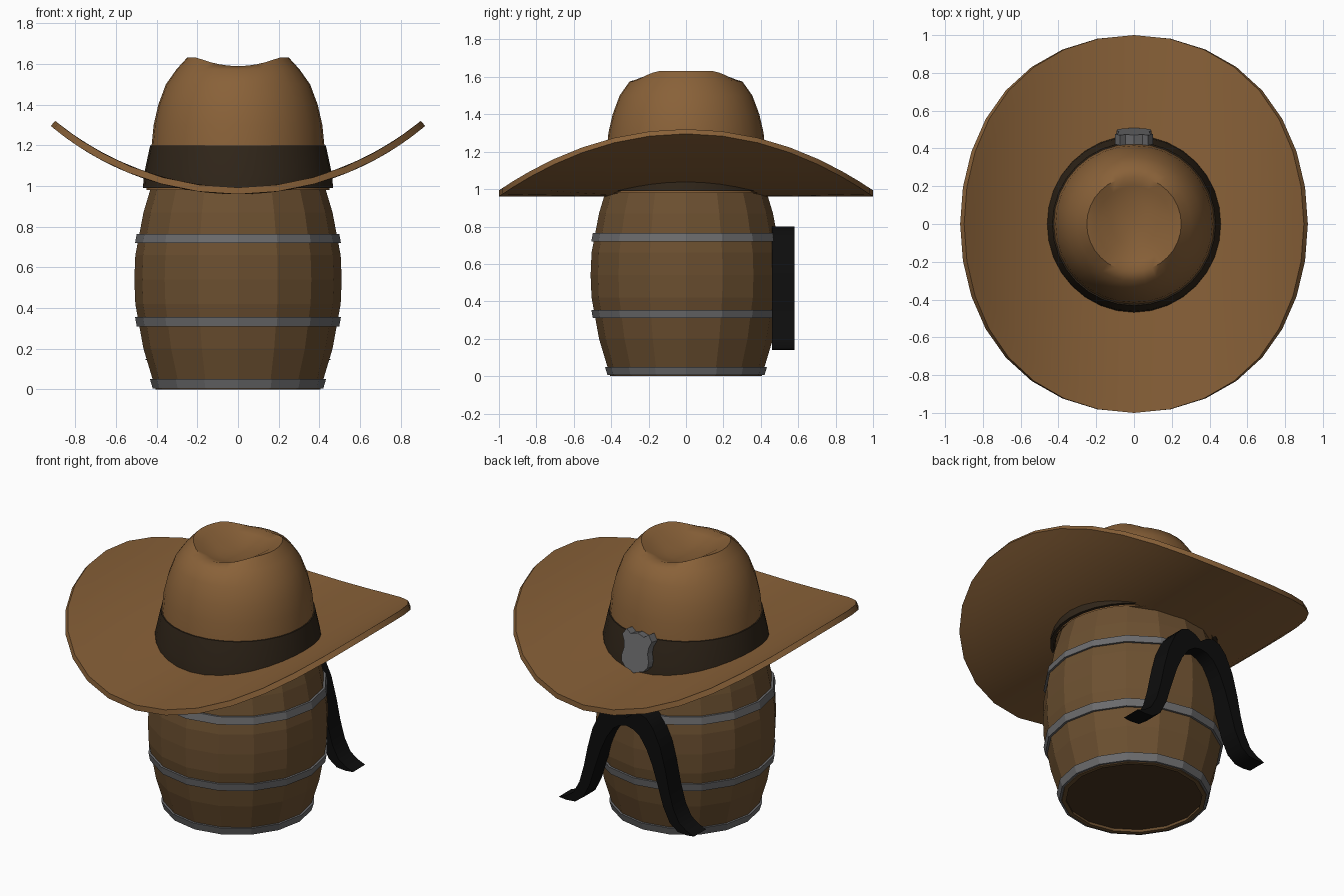
import bpy, bmesh, math
from math import sin, cos, pi

if "Cube" in bpy.data.objects:
    bpy.data.objects.remove(bpy.data.objects["Cube"])


def material(name, rgb):
    m = bpy.data.materials.new(name)
    m.diffuse_color = (*rgb, 1)
    m.use_nodes = True
    m.node_tree.nodes["Principled BSDF"].inputs["Base Color"].default_value = m.diffuse_color
    return m


WOOD = material("wood", (0.15, 0.08, 0.03))
DARK_WOOD = material("dark_wood", (0.07, 0.035, 0.015))
FELT = material("felt", (0.25, 0.12, 0.04))
BAND = material("band_cloth", (0.03, 0.019, 0.01))
BLACK = material("black_hair", (0.004, 0.004, 0.004))
METAL = material("metal", (0.15, 0.15, 0.155))


def finish(bm, name, mat, smooth=None):
    me = bpy.data.meshes.new(name)
    bm.to_mesh(me)
    bm.free()
    ob = bpy.data.objects.new(name, me)
    bpy.context.collection.objects.link(ob)
    me.materials.append(mat)
    if smooth:
        bpy.ops.object.select_all(action='DESELECT')
        ob.select_set(True)
        bpy.context.view_layer.objects.active = ob
        bpy.ops.object.shade_smooth_by_angle(angle=math.radians(smooth))
    return ob


def lathe(profile, n, closed=True):
    """Spin a (radius, z) profile around z."""
    bm = bmesh.new()
    rings = [[bm.verts.new((r * cos(2 * pi * i / n), r * sin(2 * pi * i / n), z))
              for i in range(n)] for r, z in profile]
    pairs = list(zip(rings, rings[1:]))
    if closed:
        pairs.append((rings[-1], rings[0]))
    for a, b in pairs:
        for i in range(n):
            j = (i + 1) % n
            bm.faces.new((a[i], a[j], b[j], b[i]))
    bmesh.ops.remove_doubles(bm, verts=bm.verts, dist=1e-5)
    bmesh.ops.recalc_face_normals(bm, faces=bm.faces)
    return bm


def mirrored_plate(half, y0, y1):
    """Extrude an outline, given from centre top to centre bottom, mirrored in x."""
    outline = half + [(-x, z) for x, z in half[-2:0:-1]]
    bm = bmesh.new()
    f = bm.faces.new([bm.verts.new((x, y0, z)) for x, z in outline])
    ext = bmesh.ops.extrude_face_region(bm, geom=[f])["geom"]
    bmesh.ops.translate(bm, vec=(0, y1 - y0, 0),
                        verts=[v for v in ext if isinstance(v, bmesh.types.BMVert)])
    bmesh.ops.recalc_face_normals(bm, faces=bm.faces)
    return bm


# Barrel wall, split into sixteen staves
WALL = [(.405, 0), (.465, .2), (.505, .42), (.51, .54), (.505, .66), (.465, .87), (.405, 1.07)]
bm = lathe(WALL + [(r - .025, z) for r, z in reversed(WALL)], 16)
seams = [e for e in bm.edges
         if e.verts[0].co.xy.normalized().dot(e.verts[1].co.xy.normalized()) > .999]
bmesh.ops.split_edges(bm, edges=seams)
finish(bm, "barrel_staves", WOOD)

# Barrel heads, cut into planks
for name, z in (("barrel_bottom", .02), ("barrel_top", 1.05)):
    bm = bmesh.new()
    bmesh.ops.create_circle(bm, cap_ends=True, segments=16, radius=.39)
    bmesh.ops.translate(bm, vec=(0, 0, z), verts=bm.verts)
    for k in range(-2, 3):
        cut = bmesh.ops.bisect_plane(bm, geom=bm.verts[:] + bm.edges[:] + bm.faces[:],
                                     plane_co=(0, k * .13 + .01, 0), plane_no=(0, 1, 0))
        bmesh.ops.split_edges(bm, edges=[e for e in cut["geom_cut"]
                                         if isinstance(e, bmesh.types.BMEdge)])
    if z < .5:
        bmesh.ops.reverse_faces(bm, faces=bm.faces)
    finish(bm, name, DARK_WOOD)


# Metal hoops that follow the wall
def wall_radius(z):
    for (r0, z0), (r1, z1) in zip(WALL, WALL[1:]):
        if z <= z1:
            return r0 + (r1 - r0) * (z - z0) / (z1 - z0)
    return WALL[-1][0]


for k, (z0, z1) in enumerate([(.005, .05), (.31, .355), (.72, .765), (1.02, 1.065)]):
    r0, r1 = wall_radius(z0), wall_radius(z1)
    finish(lathe([(r0 + .013, z0), (r1 + .013, z1), (r1 - .01, z1), (r0 - .01, z0)], 16),
           f"hoop_{k + 1}", METAL)

# Hat brim: flat ring rolled upward at both sides
RINGS = [.36, .5, .65, .8, .92, 1]
bm = lathe([(r, 0) for r in RINGS] + [(r, .033) for r in reversed(RINGS)], 32)
R = 1.43
for v in bm.verts:
    x, h = v.co.x, v.co.z
    v.co.x = (R - h) * sin(x / R)
    v.co.z = .96 + R - (R - h) * cos(x / R)
finish(bm, "hat_brim", FELT, 40)

# Hat crown with a creased top
bm = lathe([(.45, .98), (.425, 1.2), (.415, 1.3), (.392, 1.4), (.355, 1.5), (.302, 1.575),
            (.25, 1.59), (.2, 1.575), (.12, 1.555), (0, 1.55)], 32, closed=False)
for v in bm.verts:
    w = min(1, max(0, (.3 - v.co.xy.length) / .05))
    v.co.z += .042 * w * min(1, (v.co.x / .2) ** 2)
finish(bm, "hat_crown", FELT, 50)

# Hat band
finish(lathe([(.468, .99), (.462, 1.06), (.432, 1.2), (.415, 1.2), (.44, .99)], 32),
       "hat_band", BAND, 35)

# Shield badge on the back of the band
badge = mirrored_plate([(0, .115), (.045, .1), (.075, .122), (.1, .085), (.083, .045), (.08, .01),
                        (.092, -.035), (.088, -.07), (.06, -.1), (.025, -.11), (0, -.122)],
                       -.02, .035)
ob = finish(badge, "badge", METAL)
ob.location = (0, .455, 1.115)
ob.rotation_euler.x = .16

# Drooping moustache
finish(mirrored_plate([(0, .755), (.04, .785), (.09, .8), (.135, .785), (.18, .735), (.23, .63),
                       (.265, .5), (.29, .38), (.32, .275), (.36, .2), (.41, .165), (.46, .145),
                       (.41, .14), (.35, .145), (.295, .185), (.25, .275), (.215, .39),
                       (.175, .51), (.135, .6), (.09, .665), (.045, .695), (0, .705)],
                      .46, .58), "moustache", BLACK, 40)
